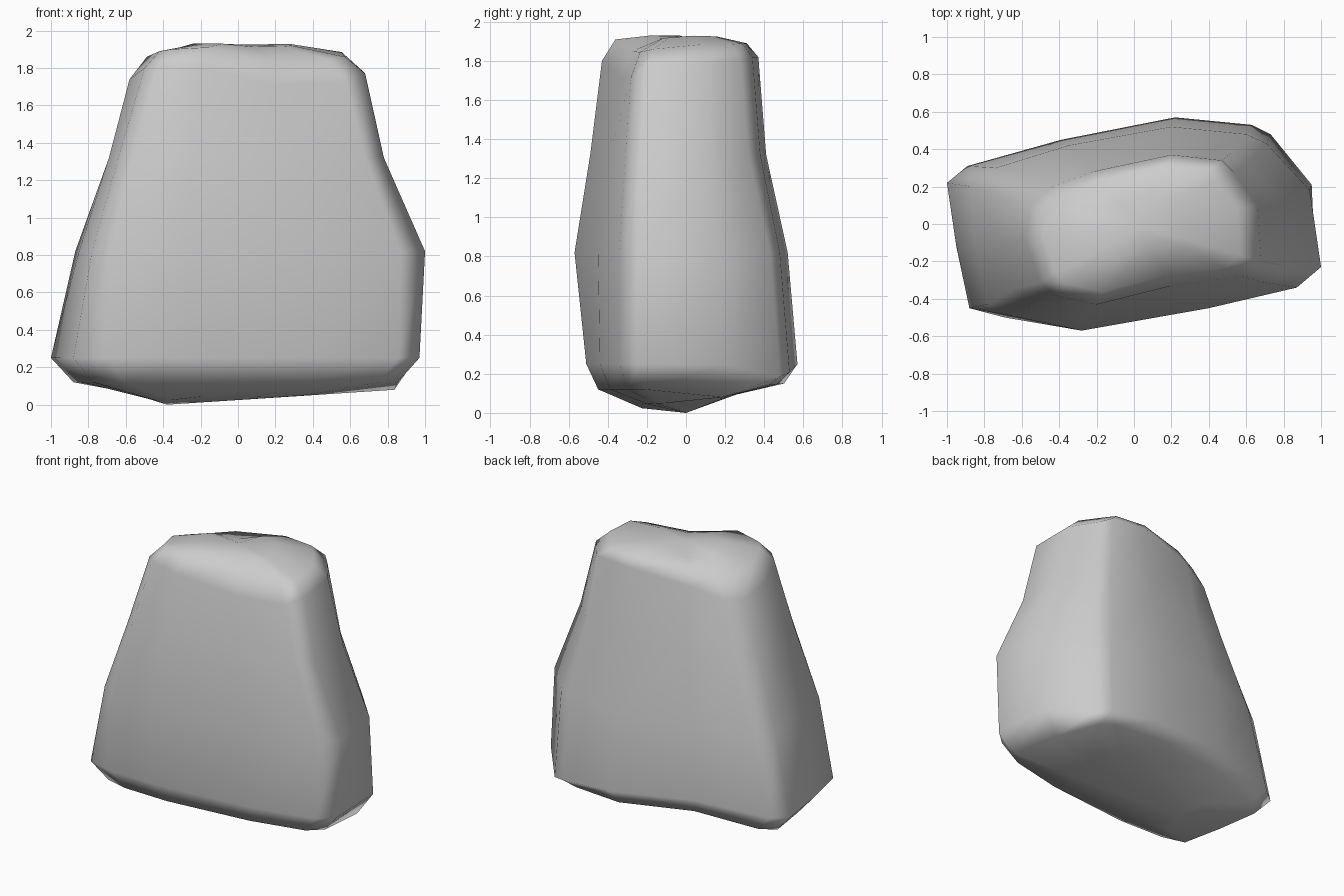
import bpy, bmesh
from math import hypot

if "Cube" in bpy.data.objects:
    bpy.data.objects.remove(bpy.data.objects["Cube"])

# Body cross-sections (x, y), counter-clockwise from the front left corner
sections = [
    (0.25, [(-.69, -.50), (-.30, -.51), (.41, -.44), (.86, -.34), (.97, -.24), (.95, .21), (.73, .48),
            (.63, .53), (.22, .57), (-.39, .45), (-.89, .31), (-1.0, .22), (-.95, -.12), (-.88, -.45)]),
    (0.82, [(-.66, -.49), (-.28, -.57), (.40, -.45), (.87, -.34), (1.0, -.23), (.94, .18), (.71, .43),
            (.60, .48), (.20, .52), (-.35, .42), (-.74, .30), (-.87, .20), (-.85, -.12), (-.78, -.43)]),
    (1.32, [(-.56, -.44), (-.25, -.49), (.30, -.39), (.68, -.31), (.78, -.22), (.77, .12), (.60, .32),
            (.52, .38), (.20, .41), (-.25, .35), (-.55, .25), (-.68, .14), (-.69, -.10), (-.64, -.35)]),
    (1.78, [(-.43, -.38), (-.20, -.43), (.20, -.33), (.58, -.28), (.68, -.20), (.66, .10), (.53, .28),
            (.47, .34), (.20, .37), (-.22, .28), (-.44, .20), (-.55, .10), (-.58, -.08), (-.50, -.31)]),
]
# Uneven heights of the shoulder and of the rim above it, same point order
shoulder_z = [1.81, 1.80, 1.71, 1.72, 1.77, 1.79, 1.80, 1.82, 1.82, 1.76, 1.69, 1.69, 1.74, 1.80]
rim_z = [1.90, 1.91, 1.85, 1.845, 1.86, 1.885, 1.885, 1.89, 1.89, 1.86, 1.82, 1.82, 1.86, 1.89]


def inset(points, scale, height, cx=0.0):
    """Shrink a section about (cx, 0) and drape it over a height function."""
    pts = [(cx + (x - cx) * scale, y * scale) for x, y in points]
    return [(x, y, height(x, y)) for x, y in pts]


def bump(x, y, cx, cy, radius, height):
    """Local cone-shaped rise or dip."""
    return height * max(0, 1 - hypot(x - cx, y - cy) / radius)


def foot_height(x, y):
    """Foot of the walls: notch at the back, lower back right corner."""
    return 0.25 + bump(x, y, -.38, .45, .4, .05) + bump(x, y, .75, .47, .35, -.07)


def edge_height(x, y):
    """Lower edge: dips at the right, rises at the back."""
    return (0.12 + bump(x, y, .85, .15, .35, -.045) + 0.1 * max(0, y - .2)
            + bump(x, y, -.34, .4, .4, .05))


def low_inner(x, y):
    """Underside sloping down to the low point."""
    return 0.055 + 0.15 * max(y, 0) + 0.05 * min(y, 0) - (0.02 if x < -.3 else 0)


def top_inner(x, y):
    """Nearly flat top with lower front right and back left corners."""
    if x < 0 < y:
        return 1.93 - 0.5 * y
    return 1.93 - 0.03 * max(y, 0) + (0.12 * y if x > 0 > y else 0)


bottom, top = sections[0][1], sections[-1][1]
rings = [inset(bottom, 0.45, low_inner, -0.1), inset(bottom, 0.88, edge_height), inset(bottom, 1, foot_height)]
rings += [[(x, y, z) for x, y in pts] for z, pts in sections[1:-1]]
rings.append([(x, y, z) for (x, y), z in zip(top, shoulder_z)])
rings.append([(x, y, z) for (x, y, _), z in zip(inset(top, 0.84, top_inner), rim_z)])
rings.append(inset(top, 0.42, top_inner))

# Loft the rings into a closed stone
bm = bmesh.new()
loops = [[bm.verts.new(p) for p in ring] for ring in rings]
n = len(loops[0])
for a, b in zip(loops, loops[1:]):
    for i in range(n):
        j = (i + 1) % n
        bm.faces.new((a[i], a[j], b[j], b[i]))

# Close the ends: the underside has one low point, the top is almost flat
for loop, tip in ((loops[0], (-.38, 0, 0)), (loops[-1], (.02, -.02, 1.925))):
    centre = bm.verts.new(tip)
    for i in range(n):
        bm.faces.new((loop[i], loop[(i + 1) % n], centre))
bmesh.ops.recalc_face_normals(bm, faces=bm.faces)
for f in bm.faces:
    f.smooth = True
mesh = bpy.data.meshes.new("stone")
bm.to_mesh(mesh)
bm.free()

stone = bpy.data.objects.new("stone", mesh)
bpy.context.collection.objects.link(stone)
# Broad faces keep their direction, corners blend softly
stone.modifiers.new("weighted_normals", 'WEIGHTED_NORMAL')
